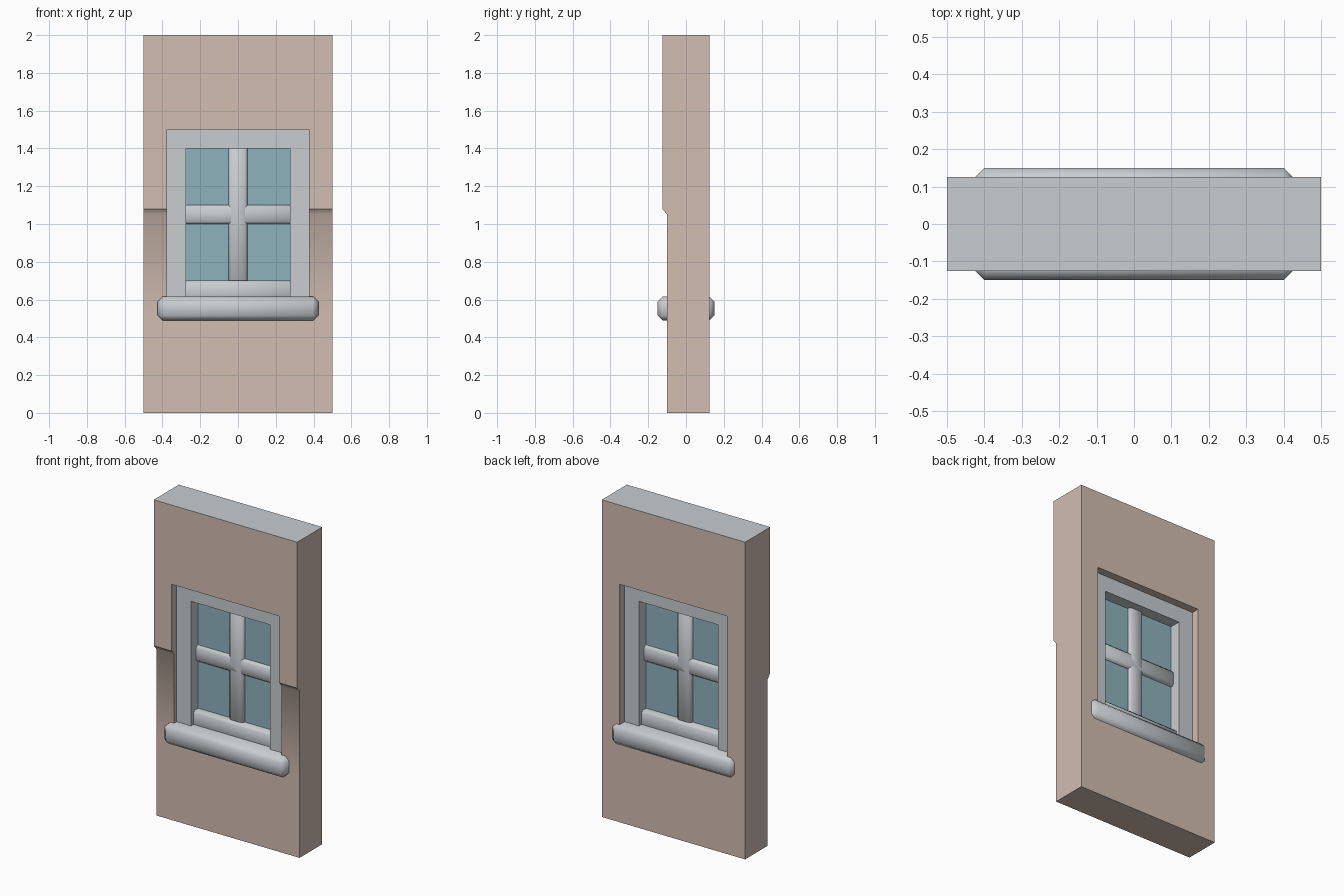
import bpy, bmesh

if "Cube" in bpy.data.objects:
    bpy.data.objects.remove(bpy.data.objects["Cube"])


def material(name, rgb):
    m = bpy.data.materials.new(name)
    m.diffuse_color = (*rgb, 1)
    m.use_nodes = True
    m.node_tree.nodes["Principled BSDF"].inputs["Base Color"].default_value = m.diffuse_color
    return m


BROWN = material("warm_brown", (0.64, 0.51, 0.44))
GREY = material("light_grey", (0.58, 0.61, 0.63))
TEAL = material("glass_teal", (0.27, 0.45, 0.50))


def finish(name, bm, mats):
    mesh = bpy.data.meshes.new(name)
    bmesh.ops.recalc_face_normals(bm, faces=bm.faces)
    bm.to_mesh(mesh)
    bm.free()
    for m in mats:
        mesh.materials.append(m)
    ob = bpy.data.objects.new(name, mesh)
    bpy.context.collection.objects.link(ob)
    return ob


def cells(xs, rows, hole):
    """Solid slab of x by z cells, rows = (z, front y, back y); shared inner faces dropped."""
    bm = bmesh.new()
    verts = {}
    for i, x in enumerate(xs):
        for j, (z, front, back) in enumerate(rows):
            for k, y in enumerate((front, back)):
                verts[i, j, k] = bm.verts.new((x, y, z))
    count = {}
    for i in range(len(xs) - 1):
        for j in range(len(rows) - 1):
            if hole(i, j):
                continue
            a, b = i + 1, j + 1
            for f in (((i, j, 0), (a, j, 0), (a, b, 0), (i, b, 0)),
                      ((i, j, 1), (i, b, 1), (a, b, 1), (a, j, 1)),
                      ((i, j, 0), (i, b, 0), (i, b, 1), (i, j, 1)),
                      ((a, j, 0), (a, j, 1), (a, b, 1), (a, b, 0)),
                      ((i, j, 0), (i, j, 1), (a, j, 1), (a, j, 0)),
                      ((i, b, 0), (a, b, 0), (a, b, 1), (i, b, 1))):
                count.setdefault(frozenset(f), []).append(f)
    for group in count.values():
        if len(group) == 1:
            bm.faces.new([verts[c] for c in group[0]])
    bmesh.ops.delete(bm, geom=[v for v in bm.verts if not v.link_faces], context='VERTS')
    return bm


def box(name, x, y, z, mat, bevel=0):
    """Box from -x..x, -y..y and z[0]..z[1], optionally with soft chamfers."""
    bm = bmesh.new()
    bmesh.ops.create_cube(bm, size=1)
    for v in bm.verts:
        v.co = (v.co.x * 2 * x, v.co.y * 2 * y, z[0] if v.co.z < 0 else z[1])
    if bevel:
        bmesh.ops.bevel(bm, geom=bm.edges[:], offset=bevel, segments=1,
                        profile=0.5, affect='EDGES')
        for f in bm.faces:
            f.smooth = True
    return finish(name, bm, [mat])


# wall: stepped front, window opening, grey top
STEP = 1.05
wall = cells((-0.5, -0.375, 0.375, 0.5),
             [(0, -0.1, 0.125), (0.52, -0.1, 0.125), (STEP, -0.1, 0.125),
              (1.08, -0.125, 0.125), (1.5, -0.125, 0.125), (2, -0.125, 0.125)],
             lambda i, j: i == 1 and 1 <= j <= 3)
wall.normal_update()
for f in wall.faces:
    f.smooth = True
    f.material_index = 1 if all(v.co.z > 1.99 for v in f.verts) else 0
for e in wall.edges:  # only the foot of the step is soft
    e.smooth = all(abs(v.co.z - STEP) < 1e-4 and v.co.y < 0 for v in e.verts)
finish("wall", wall, [BROWN, GREY])

# window frame: two jambs and a head
frame = cells((-0.375, -0.275, 0.275, 0.375),
              [(z, -0.075, 0.075) for z in (0.55, 1.4, 1.5)],
              lambda i, j: i == 1 and j == 0)
finish("window_frame", frame, [GREY])

# bottom rail, glazing bars, glass and sill
box("bottom_rail", 0.29, 0.05, (0.58, 0.7), GREY, 0.0125)
box("vertical_bar", 0.05, 0.025, (0.68, 1.42), GREY, 0.0125)
box("horizontal_bar", 0.295, 0.025, (1.0, 1.1), GREY, 0.0125)
box("glass", 0.28, 0.004, (0.69, 1.41), TEAL)
box("sill", 0.425, 0.15, (0.49, 0.615), GREY, 0.025)
